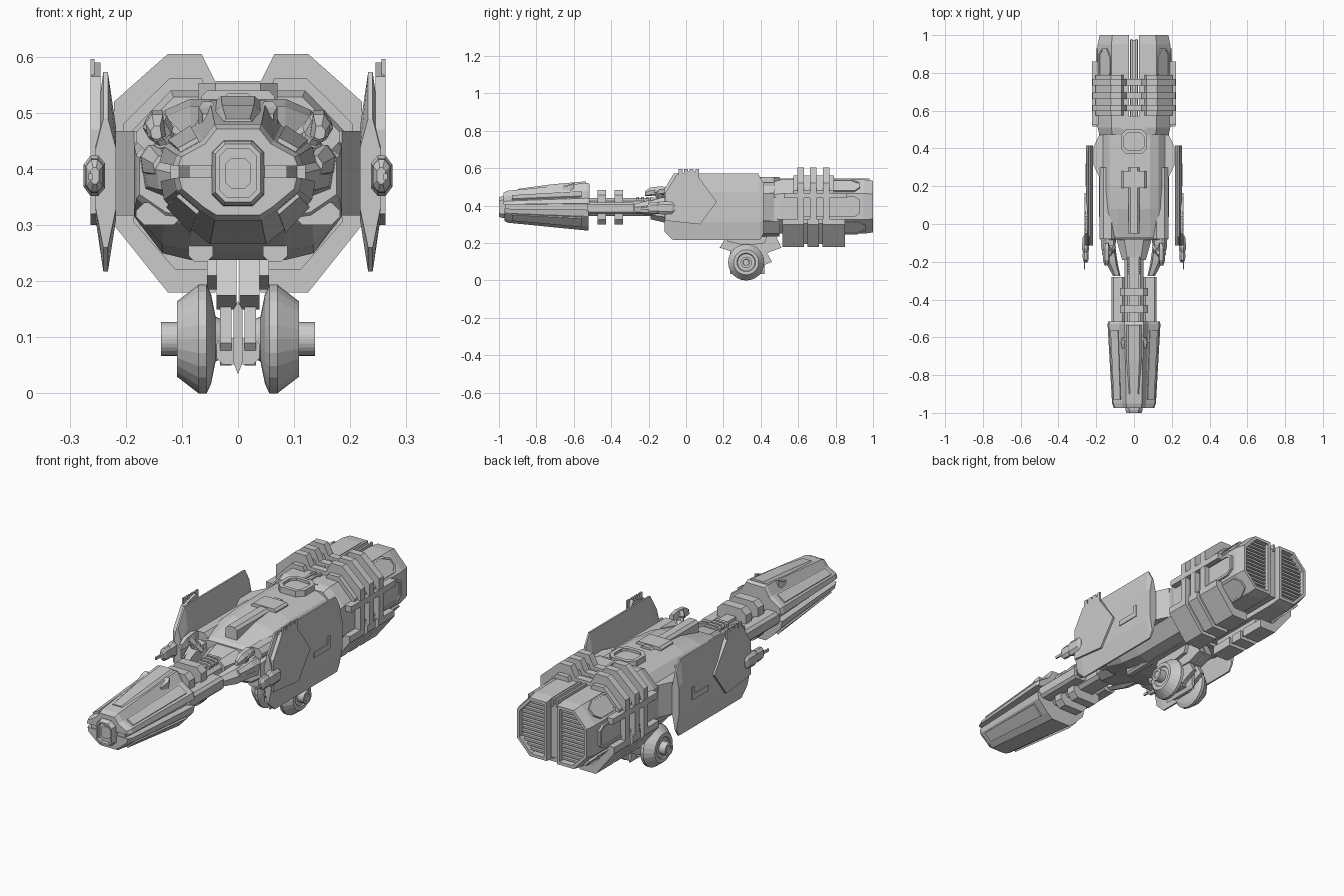
import bpy, bmesh
from math import cos, sin, pi
from mathutils import Vector


def loft(name, secs, mirror=False, inset=None):
    """Skin a list of equal-length 3D outlines; inset=(width, depth) recesses the last cap."""
    bm = bmesh.new()
    rings = [[bm.verts.new(p) for p in s] for s in secs]
    n = len(rings[0])
    for a, b in zip(rings, rings[1:]):
        for i in range(n):
            bm.faces.new((a[i], a[(i + 1) % n], b[(i + 1) % n], b[i]))
    bm.faces.new(rings[0])
    cap = bm.faces.new(rings[-1])
    bmesh.ops.recalc_face_normals(bm, faces=bm.faces)
    if inset:
        bmesh.ops.inset_region(bm, faces=[cap], thickness=inset[0], use_even_offset=True)
        d = cap.normal * -inset[1]
        geo = bmesh.ops.extrude_face_region(bm, geom=[cap])
        bmesh.ops.translate(bm, vec=d, verts=[v for v in geo["geom"] if isinstance(v, bmesh.types.BMVert)])
        if cap.is_valid:
            bmesh.ops.delete(bm, geom=[cap], context='FACES_ONLY')
    me = bpy.data.meshes.new(name)
    bm.to_mesh(me)
    bm.free()
    ob = bpy.data.objects.new(name, me)
    bpy.context.collection.objects.link(ob)
    if mirror:
        ob.modifiers.new("Mirror", 'MIRROR')
    return ob


def sec(y, pts, k=(1, 1), cz=0.395):
    return [(x * k[0], y, cz + (z - cz) * k[1]) for x, z in pts]


def sym(pts):
    return pts + [(-x, z) for x, z in reversed(pts)]


def ext(name, axis, pts, a, b, mirror=False, inset=None):
    f = {'x': lambda p, t: (t, p[0], p[1]), 'y': lambda p, t: (p[0], t, p[1]), 'z': lambda p, t: (p[0], p[1], t)}[axis]
    return loft(name, [[f(p, t) for p in pts] for t in (a, b)], mirror, inset)


def box(name, x0, x1, y0, y1, z0, z1, mirror=False, c=0.0):
    """Box with its four lengthwise (y) edges chamfered by c."""
    if c:
        pts = [(x0 + c, z0), (x1 - c, z0), (x1, z0 + c), (x1, z1 - c), (x1 - c, z1), (x0 + c, z1), (x0, z1 - c), (x0, z0 + c)]
    else:
        pts = [(x0, z0), (x1, z0), (x1, z1), (x0, z1)]
    return ext(name, 'y', pts, y0, y1, mirror)


def tube(name, p0, p1, prof, n=8, mirror=True):
    """Turned part along p0-p1; prof = (fraction, radius) pairs."""
    p0, p1 = Vector(p0), Vector(p1)
    q = (p1 - p0).to_track_quat('Z', 'Y')
    return loft(name, [[p0.lerp(p1, t) + q @ Vector((r * cos(2 * pi * i / n), r * sin(2 * pi * i / n), 0))
                        for i in range(n)] for t, r in prof], mirror)


F = (0.83, 0.67)  # taper of the head towards the front

# Head: core, upper and lower shells, cheeks, snout
core = sym([(0.045, 0.50), (0.07, 0.45), (0.105, 0.41), (0.105, 0.375), (0.07, 0.335), (0.045, 0.28)])
loft("head_core", [sec(-0.53, core), sec(-0.965, core, F)])
upper = sym([(0.05, 0.522), (0.077, 0.478), (0.132, 0.44), (0.14, 0.412), (0.07, 0.412)])
loft("head_upper_shell", [sec(-0.515, upper, (0.97, 0.95)), sec(-0.53, upper), sec(-0.95, upper, F), sec(-0.975, upper, (0.76, 0.6))])
lower = sym([(0.05, 0.266), (0.08, 0.29), (0.132, 0.345), (0.138, 0.378), (0.07, 0.378)])
loft("head_lower_shell", [sec(-0.52, lower), sec(-0.95, lower, F), sec(-0.97, lower, (0.76, 0.6))])
ridge = sym([(0.03, 0.53), (0.045, 0.515)])
loft("head_top_ridge", [sec(-0.535, ridge), sec(-0.72, ridge, (0.95, 0.88)), sec(-0.9, ridge, (0.7, 0.7))])
cheek = [(0.085, 0.478), (0.125, 0.452), (0.118, 0.44), (0.08, 0.465)]
loft("head_cheek_panel", [sec(-0.56, cheek), sec(-0.93, cheek, (0.86, 0.74))], True)
jaw = [(0.085, 0.286), (0.128, 0.332), (0.118, 0.345), (0.078, 0.30)]
loft("head_jaw_panel", [sec(-0.56, jaw), sec(-0.93, jaw, (0.86, 0.70))], True)
for i, x in enumerate((0.015, 0.055)):
    loft(f"head_sensor_{i}", [[(x - w, y, 0.48), (x + w, y, 0.48), (x + w, y, z), (x - w, y, z)]
                              for y, w, z in ((-0.60, 0.008, 0.52), (-0.62, 0.015, 0.522 - 0.012 * i), (-0.66, 0.008, 0.51 - 0.012 * i))], True)
snout = sym([(0.025, 0.45), (0.045, 0.43), (0.045, 0.355), (0.025, 0.335)])
loft("snout_frame", [sec(-0.94, snout, (1.1, 1.05)), sec(-0.985, snout), sec(-1.0, snout, (0.9, 0.9))], inset=(0.008, 0.02))
box("snout_lens", -0.022, 0.022, -0.985, -0.96, 0.365, 0.42, c=0.01)

# Neck: centre beam, side rails, collars, small vertebrae
box("neck_beam", -0.05, 0.05, -0.55, 0.0, 0.345, 0.425, c=0.015)
box("neck_rail", 0.05, 0.12, -0.53, -0.28, 0.355, 0.418, True, 0.012)
box("neck_spine", -0.025, 0.025, -0.53, -0.08, 0.42, 0.44)
for i, y in enumerate((-0.45, -0.36)):
    box(f"neck_collar_{i}", -0.075, 0.075, y - 0.022, y + 0.022, 0.30, 0.483, c=0.025)
for i in range(4):
    box(f"neck_vertebra_{i}", -0.036, 0.036, -0.265 + i * 0.025, -0.25 + i * 0.025, 0.36, 0.447, c=0.01)

# Shoulder arms and turrets beside the neck
arm = [(-0.03, -0.03), (0.0, -0.042), (0.03, -0.03), (0.036, 0.01), (0.015, 0.04), (-0.02, 0.04)]
loft("shoulder_arm", [[(cx + u * k, y, cz + v * k) for u, v in arm] for y, cx, cz, k in
     [(-0.04, 0.13, 0.40, 1.3), (-0.12, 0.13, 0.40, 1.05), (-0.21, 0.113, 0.39, 0.9), (-0.275, 0.09, 0.385, 0.6)]], True)
loft("arm_cover", [[(cx + u * k, y, cz + v * k) for u, v in arm] for y, cx, cz, k in
     [(-0.07, 0.15, 0.415, 0.7), (-0.13, 0.148, 0.415, 0.7), (-0.2, 0.135, 0.405, 0.45)]], True)
tube("turret_arm", (0.11, -0.12, 0.42), (0.152, -0.165, 0.49),
     [(0, 0.017), (0.25, 0.017), (0.27, 0.022), (0.45, 0.022), (0.47, 0.018), (0.6, 0.018), (0.62, 0.024), (0.92, 0.024), (1, 0.015)])
loft("turret_cowl", [[(0.145 + u * k, y, z + v * k) for u, v in arm] for y, z, k in
     [(-0.10, 0.48, 0.4), (-0.13, 0.482, 0.55), (-0.19, 0.475, 0.55), (-0.22, 0.465, 0.3)]], True)

# Main hull, sloping up from the neck root
hull = sym([(0.085, 0.525), (0.13, 0.505), (0.185, 0.445), (0.185, 0.315), (0.135, 0.25), (0.085, 0.238)])
loft("main_hull", [sec(-0.085, hull, (0.95, 0.5)), sec(-0.07, hull, (0.98, 0.6)), sec(0.08, hull, (1, 0.9)),
                   sec(0.2, hull), sec(0.5, hull)])
nose = sym([(0.05, 0.45), (0.09, 0.42), (0.09, 0.34), (0.05, 0.31)])
loft("hull_nose", [sec(-0.19, nose, (0.7, 0.8)), sec(-0.06, nose, (1.1, 1.15)), sec(0.1, nose, (1.2, 1.5))])
box("hull_side_ridge", 0.10, 0.182, -0.08, 0.3, 0.43, 0.485, True, 0.02)
box("hull_side_keel", 0.10, 0.182, -0.08, 0.3, 0.30, 0.34, True, 0.015)
box("belly_skid", 0.045, 0.088, 0.05, 0.5, 0.235, 0.29, True, 0.01)

# Top spine and its fittings
box("top_spine", -0.03, 0.03, -0.05, 0.3, 0.44, 0.535, c=0.012)
box("top_block", -0.065, 0.065, 0.19, 0.28, 0.5, 0.54, c=0.01)
octagon = [(0.04, 0.37), (0.07, 0.4), (0.07, 0.47), (0.04, 0.5), (-0.04, 0.5), (-0.07, 0.47), (-0.07, 0.4), (-0.04, 0.37)]
ext("top_hatch", 'z', octagon, 0.5, 0.553, inset=(0.018, 0.012))
box("rear_spine", -0.022, 0.022, 0.48, 0.975, 0.27, 0.52)
box("rear_spine_rail", 0.008, 0.018, 0.5, 0.98, 0.51, 0.545, True)
box("spine_bracket", -0.065, 0.065, 0.50, 0.57, 0.5, 0.54)

# Hip blocks that carry the shields
ext("hip_block", 'z', [(0.14, 0.25), (0.185, 0.25), (0.218, 0.32), (0.218, 0.40), (0.185, 0.47), (0.14, 0.47)], 0.317, 0.468, True)

# Shields: wedge-edged slab, outer chevron plate, trim, teeth
out = [(-0.115, 0.26), (-0.115, 0.49), (-0.065, 0.573), (0.385, 0.573), (0.415, 0.52), (0.415, 0.25), (0.395, 0.217), (-0.07, 0.217)]
loft("side_shield", [[(x, y, 0.39 + (z - 0.39) * k) for y, z in out] for x, k in
     [(0.217, 0.45), (0.232, 1.0), (0.240, 1.0), (0.254, 0.45)]], True)
ext("shield_chevron", 'x', [(-0.11, 0.32), (-0.11, 0.47), (-0.05, 0.565), (0.04, 0.59), (0.165, 0.42), (0.075, 0.30)], 0.245, 0.263, True)
ext("shield_bracket", 'x', [(0.20, 0.36), (0.32, 0.36), (0.32, 0.42), (0.30, 0.42), (0.30, 0.385), (0.20, 0.385)], 0.24, 0.258, True)
for i in range(4):
    box(f"shield_tooth_{i}", 0.256, 0.263, -0.04 + i * 0.03, -0.02 + i * 0.03, 0.55, 0.596, True)

# Flattened guns on the front edge of each shield
gun = [(-0.018, -0.022), (-0.006, -0.036), (0.008, -0.036), (0.02, -0.02), (0.02, 0.02), (0.008, 0.036), (-0.006, 0.036), (-0.018, 0.022)]
loft("shield_gun", [[(0.255 + u * k, y, 0.388 + v * k) for u, v in gun] for y, k in
     [(-0.06, 0.5), (-0.075, 0.9), (-0.13, 1.0), (-0.15, 0.75), (-0.16, 0.85), (-0.19, 0.8), (-0.205, 0.4)]], True)
box("gun_spike", 0.259, 0.266, -0.24, -0.08, 0.38, 0.392, True)

# Twin engine pods with slatted exhausts
pod = [(0.027, 0.25), (0.027, 0.54), (0.12, 0.54), (0.192, 0.465), (0.192, 0.325), (0.12, 0.25)]
pk = [(0.027 + (x - 0.027) * 0.94, z) for x, z in pod]
loft("engine_pod", [sec(0.47, pk, (1, 0.92)), sec(0.51, pod), sec(0.95, pod), sec(1.0, pk, (1, 0.95))], True, (0.014, 0.03))
for i in range(13):
    z = 0.285 + i * 0.0185
    w = 0.167 - max(0, abs(z - 0.395) - 0.062) * 0.95
    box(f"exhaust_slat_{i}", 0.04, w, 0.968, 0.984, z - 0.005, z + 0.004, True)
ext("engine_side_panel", 'x', [(0.62, 0.34), (0.60, 0.36), (0.60, 0.43), (0.62, 0.45), (0.9, 0.45), (0.93, 0.43), (0.93, 0.36), (0.9, 0.34)],
    0.18, 0.202, True, (0.012, 0.006))

# Octagonal panels lying on the upper and lower engine slopes
plan = [(0.1, 0.78), (0.9, 0.78), (1.0, 0.80), (1.0, 0.90), (0.7, 0.93), (0.3, 0.93), (0.0, 0.88), (0.0, 0.80)]
for nm, s in (("upper", 1), ("lower", -1)):
    loft(f"engine_{nm}_slope_panel", [[(0.118 + t * 0.062 + o, y + (0.0 if s > 0 else 0.03), 0.395 + s * (0.140 - t * 0.065 + o))
                                       for t, y in plan] for o in (-0.004, 0.010)], True, (0.009, 0.004))
box("engine_side_strip", 0.185, 0.222, 0.525, 0.86, 0.44, 0.468, True)

# Ribs wrapped over the engines, and the saddle under them
saddle = [(0.05, 0.53), (0.065, 0.562), (0.122, 0.562), (0.205, 0.48), (0.205, 0.45), (0.18, 0.45), (0.115, 0.53)]
ext("engine_saddle", 'y', saddle, 0.575, 0.79, True)
rib = [(0.04, 0.535), (0.04, 0.555), (0.065, 0.605), (0.125, 0.605), (0.221, 0.52), (0.221, 0.32), (0.18, 0.32), (0.18, 0.46), (0.115, 0.53)]
for i, (a, b) in enumerate(((0.597, 0.63), (0.663, 0.697), (0.733, 0.767))):
    ext(f"engine_rib_{i}", 'y', rib, a, b, True)
    box(f"rib_crossbar_{i}", -0.07, 0.07, a, b, 0.525, 0.557)

# Segmented lower armour
keel = [(0.04, 0.18), (0.125, 0.18), (0.221, 0.30), (0.221, 0.33), (0.185, 0.33), (0.185, 0.305), (0.112, 0.222), (0.04, 0.222)]
kin = [(0.05, 0.195), (0.115, 0.195), (0.205, 0.305), (0.205, 0.33), (0.175, 0.33), (0.175, 0.3), (0.11, 0.255), (0.05, 0.255)]
for i, (a, b) in enumerate(((0.515, 0.63), (0.65, 0.71), (0.73, 0.85))):
    ext(f"lower_armour_{i}", 'y', keel, a, b, True)
ext("lower_armour_core", 'y', kin, 0.53, 0.80, True)

# Landing gear: mount, leg, fork, pointed keel, wheels
ext("gear_mount", 'x', [(0.18, 0.175), (0.22, 0.24), (0.48, 0.24), (0.51, 0.175), (0.44, 0.15), (0.26, 0.15)], 0.003, 0.038, True)
ext("gear_shroud", 'x', [(0.22, 0.21), (0.24, 0.25), (0.44, 0.25), (0.42, 0.2), (0.32, 0.185)], 0.036, 0.055, True)
ext("gear_leg", 'x', [(0.25, 0.17), (0.42, 0.17), (0.46, 0.10), (0.40, 0.075), (0.36, 0.05), (0.27, 0.05), (0.24, 0.09)], 0.012, 0.032, True)
ext("gear_keel", 'y', [(0, 0.034), (0.008, 0.055), (0.008, 0.15), (0, 0.165), (-0.008, 0.15), (-0.008, 0.055)], 0.235, 0.42)
box("gear_block", -0.038, 0.038, 0.25, 0.38, 0.052, 0.098, c=0.01)
wheel = [(0.02, 0.03), (0.04, 0.04), (0.048, 0.08), (0.056, 0.097), (0.07, 0.097), (0.109, 0.067), (0.109, 0.05),
         (0.104, 0.046), (0.104, 0.03), (0.137, 0.03), (0.137, 0.018), (0.133, 0.016)]
tube("wheel", (0, 0.322, 0.097), (1, 0.322, 0.097), wheel, 24)
